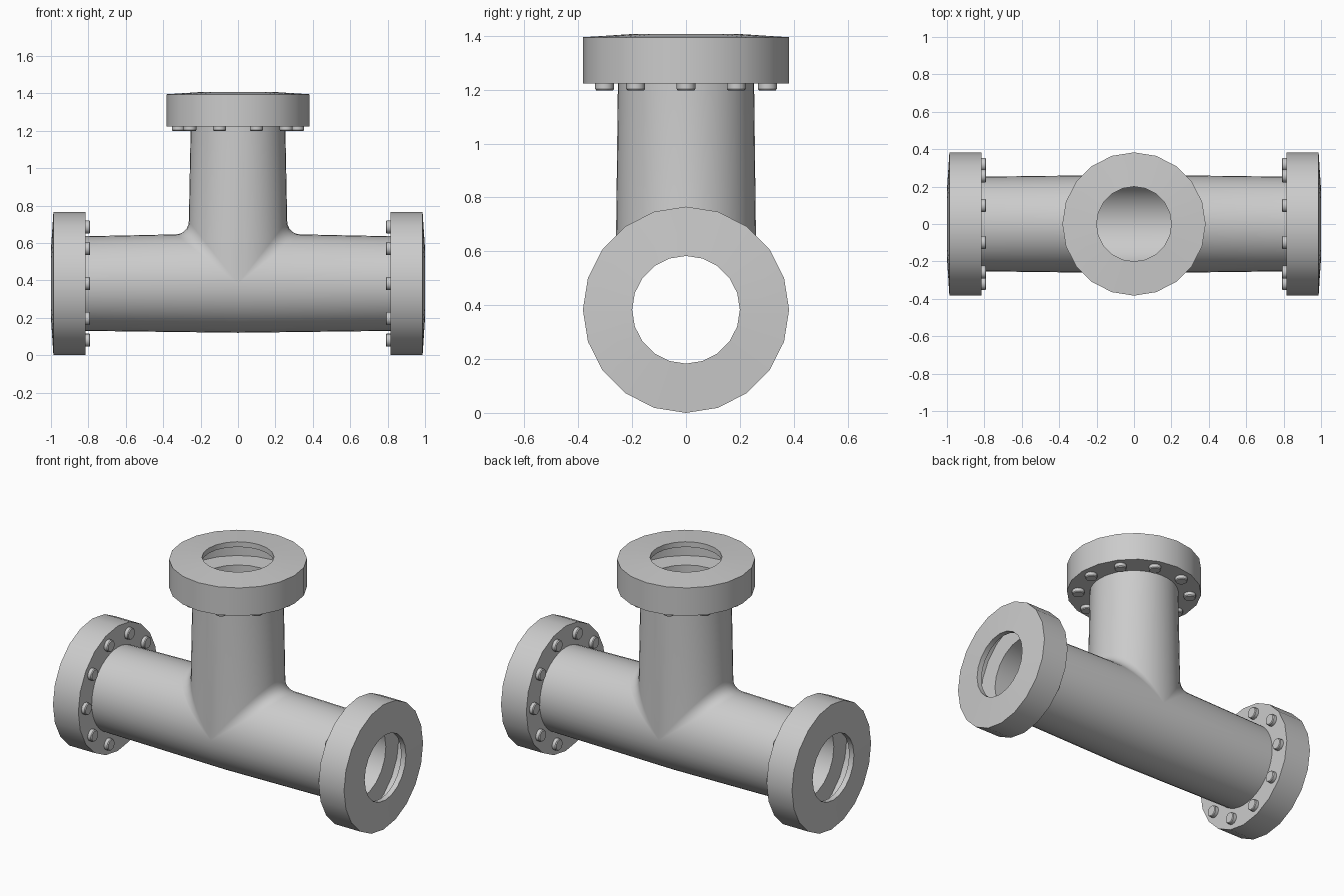
import bpy, bmesh
from math import sin, cos, pi, sqrt
from mathutils import Matrix

if "Cube" in bpy.data.objects:
    bpy.data.objects.remove(bpy.data.objects["Cube"])

H = 0.383          # height of the main pipe axis
ARM, RISE = 0.815, 0.84   # pipe lengths from the crossing to the flange backs


def finish(bm, name, flip=False):
    bmesh.ops.remove_doubles(bm, verts=bm.verts, dist=1e-5)
    bmesh.ops.recalc_face_normals(bm, faces=bm.faces)
    if flip:
        bmesh.ops.reverse_faces(bm, faces=bm.faces)
    me = bpy.data.meshes.new(name)
    bm.to_mesh(me)
    bm.free()
    ob = bpy.data.objects.new(name, me)
    bpy.context.collection.objects.link(ob)
    bpy.ops.object.select_all(action='DESELECT')
    ob.select_set(True)
    bpy.context.view_layer.objects.active = ob
    bpy.ops.object.shade_smooth_by_angle(angle=0.6)
    return ob


def skin(bm, rings, closed=False):
    """Join rings of points with quads."""
    rows = [[bm.verts.new(p) for p in r] for r in rings]
    pairs = list(zip(rows, rows[1:])) + ([(rows[-1], rows[0])] if closed else [])
    for a, b in pairs:
        for i in range(len(a)):
            j = (i + 1) % len(a)
            bm.faces.new((a[i], a[j], b[j], b[i]))


def tee(name, r0, r1, fillet, flip=False, n=40):
    """Three mitred tubes meeting in a tee with a rounded crease."""
    bm = bmesh.new()
    ang = [2 * pi * i / n for i in range(n)]
    steps = [1 - sqrt(0.5), 0.45, 0.7, 1.0]
    side = {1: [], -1: []}
    branch = []
    for s in steps:
        d = 1 - sqrt(1 - (1 - s) ** 2)
        for sg in side:
            ring = []
            for a in ang:
                c = max(r0 * cos(a), 0)
                f = fillet * c / r0
                ring.append((sg * (c + s * f), r0 * sin(a), H + r0 * cos(a) + d * f))
            side[sg].append(ring)
        ring = []
        for a in ang:
            x = r0 * cos(a)
            f = fillet * x / r0
            ring.append((x + d * f, r0 * sin(a), H + abs(x) + s * abs(f)))
        branch.append(ring)
    for sg in side:
        side[sg].append([(sg * ARM, r1 * sin(a), H + r1 * cos(a)) for a in ang])
        skin(bm, side[sg])
    branch.append([(r1 * cos(a), r1 * sin(a), H + RISE) for a in ang])
    skin(bm, branch)
    return finish(bm, name, flip)


def flange(name, mat, n=20):
    """Hollow lathed ring with ten bolt heads on its back."""
    prof = [(0.383, 0), (0.383, 0.172), (0.2, 0.184), (0.2, 0.152),
            (0.35, 0.142), (0.35, 0.03), (0.225, 0.03), (0.225, 0)]
    bm = bmesh.new()
    skin(bm, [[(r * cos(2 * pi * i / n), r * sin(2 * pi * i / n), z)
               for i in range(n)] for r, z in prof], closed=True)
    bm.transform(mat)
    finish(bm, name + "_flange")

    bm = bmesh.new()
    for k in range(10):
        a = 2 * pi * k / 10
        at = Matrix.Translation((0.318 * cos(a), 0.318 * sin(a), 0))
        for r1, r2, z, depth in ((0.035, 0.035, -0.0075, 0.025),
                                 (0.031, 0.035, -0.0225, 0.005)):
            bmesh.ops.create_cone(bm, cap_ends=True, segments=14, radius1=r1,
                                  radius2=r2, depth=depth,
                                  matrix=at @ Matrix.Translation((0, 0, z)))
    bm.transform(mat)
    finish(bm, name + "_bolts")


# pipe walls
tee("pipe_outside", 0.263, 0.253, 0.07)
tee("pipe_inside", 0.23, 0.225, 0.04, flip=True)

# flanges on the three openings
to_x = Matrix(((0, 0, 1, 0), (1, 0, 0, 0), (0, 1, 0, 0), (0, 0, 0, 1)))
right = Matrix.Translation((ARM, 0, H)) @ to_x
flange("right", right)
flange("left", Matrix.Rotation(pi, 4, 'Z') @ right)
flange("top", Matrix.Translation((0, 0, H + RISE)))
